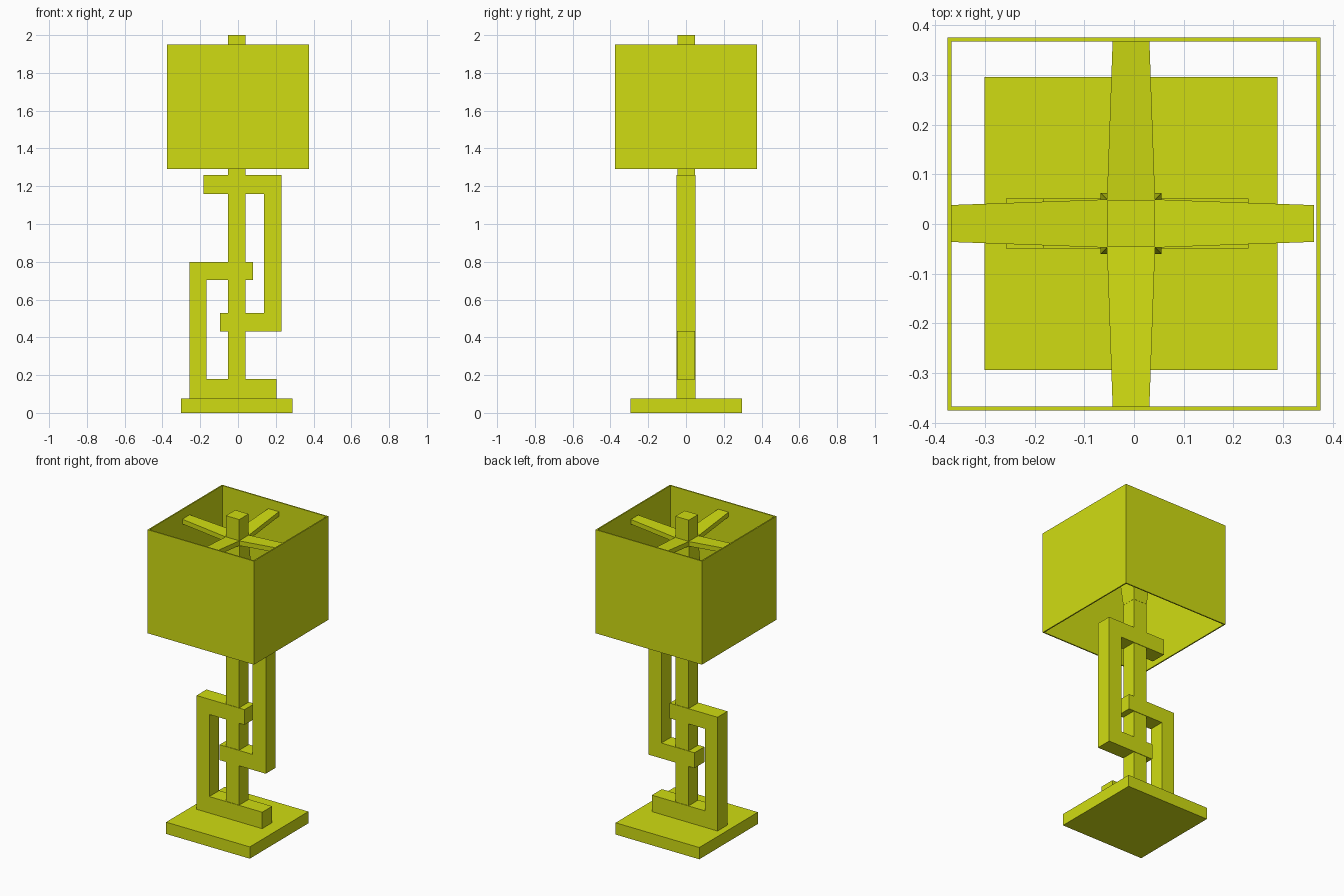
import bpy, bmesh, math
from mathutils import Matrix, Vector

if "Cube" in bpy.data.objects:
    bpy.data.objects.remove(bpy.data.objects["Cube"])

mat = bpy.data.materials.new("lime")
mat.diffuse_color = (0.63, 0.72, 0.006, 1)
mat.use_nodes = True
mat.node_tree.nodes["Principled BSDF"].inputs["Base Color"].default_value = mat.diffuse_color
CX, CY = -0.006, 0.001          # axis of the post


def finish(name, bm):
    bmesh.ops.recalc_face_normals(bm, faces=bm.faces)
    me = bpy.data.meshes.new(name)
    bm.to_mesh(me)
    bm.free()
    ob = bpy.data.objects.new(name, me)
    me.materials.append(mat)
    bpy.context.collection.objects.link(ob)
    return ob


def loft(name, rings):
    """Skin a list of equal-sized point rings and cap both ends."""
    bm = bmesh.new()
    loops = [[bm.verts.new(p) for p in r] for r in rings]
    n = len(loops[0])
    for a, b in zip(loops, loops[1:]):
        for i in range(n):
            j = (i + 1) % n
            bm.faces.new((a[i], a[j], b[j], b[i]))
    bm.faces.new(loops[0])
    bm.faces.new(loops[-1])
    return finish(name, bm)


def square(h, z, cx=CX, cy=CY):
    return [(cx + sx * h, cy + sy * h, z)
            for sx, sy in ((-1, -1), (1, -1), (1, 1), (-1, 1))]


def bracket(name, profile):
    """Extrude an x/z outline through the depth of the stem."""
    return loft(name, [[(x, y, z) for x, z in profile] for y in (-0.049, 0.051)])


# base plate and central post
loft("base", [square(0.295, 0), square(0.295, 0.075)])
loft("post", [square(0.047, 0.07), square(0.047, 2.0)])

# interlocking C-shaped brackets
bracket("lower_bracket", [
    (-0.258, 0.075), (0.205, 0.075), (0.205, 0.18), (-0.168, 0.18),
    (-0.168, 0.703), (0.08, 0.703), (0.08, 0.80), (-0.258, 0.80)])
bracket("upper_bracket", [
    (0.23, 0.432), (-0.095, 0.432), (-0.095, 0.53), (0.138, 0.53),
    (0.138, 1.16), (-0.183, 1.16), (-0.183, 1.26), (0.23, 1.26)])

# bulb holder hidden inside the shade
loft("bulb_holder", [square(0.048, 1.45), square(0.061, 1.6), square(0.048, 1.84)])

# open square shade
bm = bmesh.new()
outer, inner = 0.375, 0.367
rings = [[bm.verts.new(p) for p in square(h, z, 0, 0)]
         for h, z in ((outer, 1.29), (outer, 1.95), (inner, 1.95), (inner, 1.29))]
for k in range(4):
    a, b = rings[k], rings[(k + 1) % 4]
    for i in range(4):
        j = (i + 1) % 4
        bm.faces.new((a[i], a[j], b[j], b[i]))
finish("shade", bm)

# four tapering arms that hold the shade, rising slightly outwards
for k, name in enumerate(("right", "back", "left", "front")):
    rot = Matrix.Rotation(k * math.pi / 2, 3, 'Z')
    rings = []
    for r, w, top in ((0.0, 0.0485, 1.86), (0.048, 0.0485, 1.865), (0.368, 0.037, 1.89)):
        rings.append([rot @ Vector((r, s * w, z)) + Vector((CX, CY, 0))
                      for s, z in ((-1, top - 0.03), (1, top - 0.03), (1, top), (-1, top))])
    loft("shade_arm_" + name, rings)
